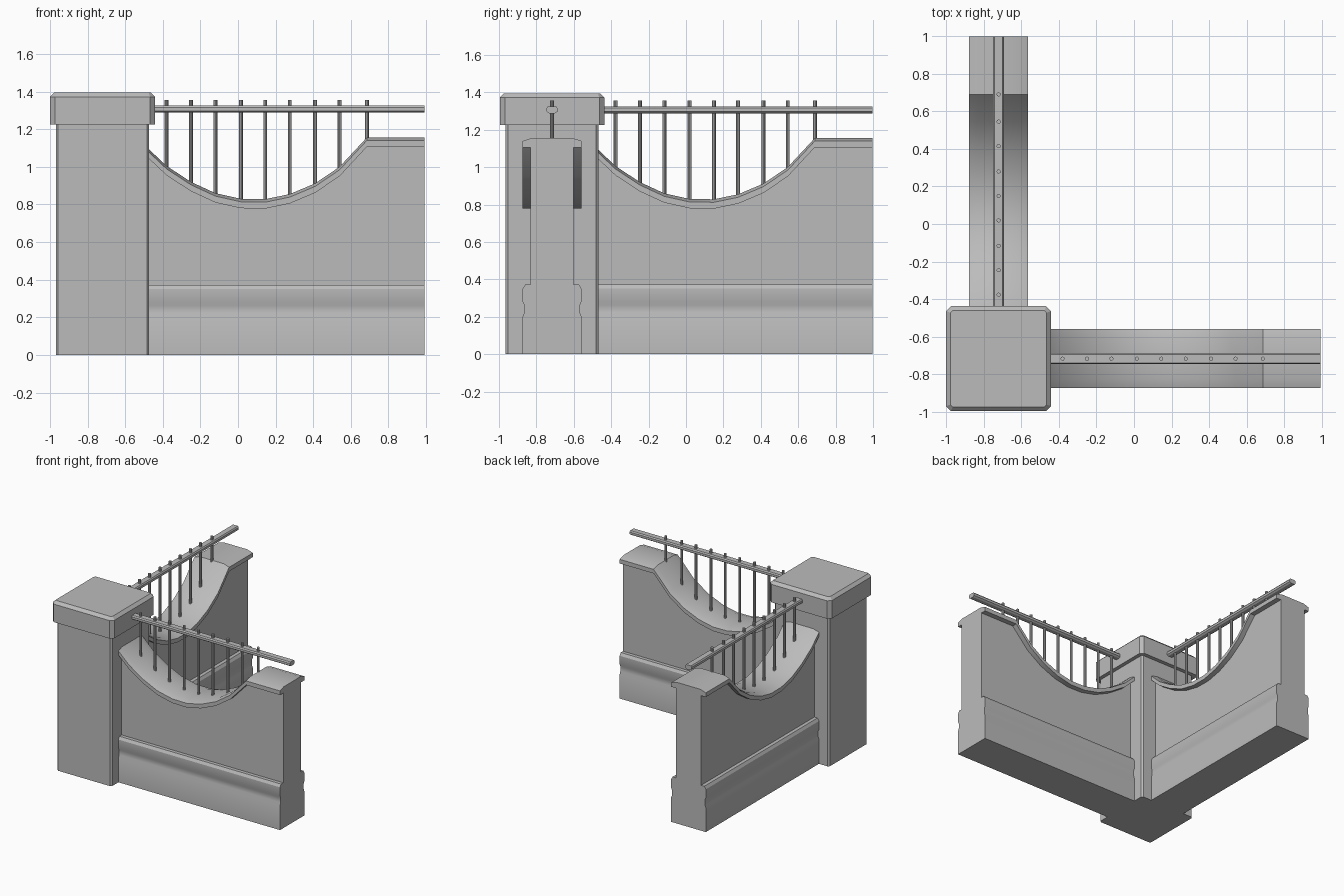
import bpy, bmesh
from math import pi
from mathutils import Vector

cube = bpy.data.objects.get("Cube")
if cube:
    bpy.data.objects.remove(cube)

stone = bpy.data.materials.new("grey stone")
stone.use_nodes = True
colour = (0.5, 0.5, 0.5, 1)
stone.diffuse_color = colour
stone.node_tree.nodes["Principled BSDF"].inputs["Base Color"].default_value = colour

CORNER = Vector((-0.72, -0.716, 0))
LENGTH = 1.712
# Dip of the wall top: distance from the corner, height
DIP = [(0.2, 1.15), (0.25, 1.09), (0.34, 1.005), (0.47, 0.92), (0.6, 0.86),
       (0.735, 0.83), (0.865, 0.828), (0.995, 0.855), (1.13, 0.912),
       (1.26, 1.0), (1.405, 1.156)]
# Half section of the wall: plinth heights, then depths below the top
PLINTH = [(0.157, 0), (0.157, 0.2), (0.149, 0.222), (0.149, 0.262),
          (0.157, 0.28), (0.157, 0.35), (0.144, 0.372), (0.115, 0.372)]
COPING = [(0.115, -0.05), (0.157, -0.05), (0.157, -0.016), (0.108, 0)]


def finish(bm, name, turn=0):
    bmesh.ops.recalc_face_normals(bm, faces=bm.faces)
    mesh = bpy.data.meshes.new(name)
    bm.to_mesh(mesh)
    bm.free()
    mesh.materials.append(stone)
    obj = bpy.data.objects.new(name, mesh)
    bpy.context.collection.objects.link(obj)
    obj.location = CORNER
    obj.rotation_euler.z = turn
    return obj


def smooth(obj):
    bpy.ops.object.select_all(action='DESELECT')
    obj.select_set(True)
    bpy.context.view_layer.objects.active = obj
    bpy.ops.object.shade_smooth_by_angle(angle=pi / 6)


def loft(name, rings, turn=0):
    """Skin a row of closed sections and cap both ends."""
    bm = bmesh.new()
    rows = [[bm.verts.new(p) for p in ring] for ring in rings]
    n = len(rows[0])
    for a, b in zip(rows, rows[1:]):
        for i in range(n):
            j = (i + 1) % n
            bm.faces.new((a[i], a[j], b[j], b[i]))
    bm.faces.new(rows[0])
    bm.faces.new(rows[-1])
    return finish(bm, name, turn)


def chamfered_square(half, cut, z):
    c = half - cut
    return [(half, -c, z), (half, c, z), (c, half, z), (-c, half, z),
            (-half, c, z), (-half, -c, z), (-c, -half, z), (c, -half, z)]


def wall_ring(u, top):
    half = PLINTH + [(d, top + z) for d, z in COPING]
    return [(u, d, z) for d, z in half] + [(u, -d, z) for d, z in reversed(half)]


def rail_ring(u):
    half = [(0.016, 1.288), (0.029, 1.297), (0.029, 1.315), (0.022, 1.325)]
    return [(u, d, z) for d, z in half] + [(u, -d, z) for d, z in reversed(half)]


# Corner pillar and its cap
loft("pillar", [chamfered_square(0.248, 0.012, z) for z in (0, 1.24)])
loft("pillar_cap", [chamfered_square(0.279, 0.026, 1.225),
                    chamfered_square(0.279, 0.026, 1.372),
                    chamfered_square(0.256, 0.012, 1.395)])

# Two matching wings: wall, rail and balusters
for side, turn in (("right", 0), ("back", pi / 2)):
    wall = loft(side + "_wall",
                [wall_ring(u, z) for u, z in DIP + [(LENGTH, 1.156)]], turn)
    smooth(wall)
    loft(side + "_rail", [rail_ring(0.26), rail_ring(LENGTH)], turn)
    bm = bmesh.new()
    for u, z in DIP[2:]:
        bottom = z - 0.03
        made = bmesh.ops.create_cone(bm, cap_ends=True, segments=10, radius1=0.011,
                                     radius2=0.011, depth=1.355 - bottom)
        bmesh.ops.translate(bm, verts=made["verts"],
                            vec=(u, 0, (1.355 + bottom) / 2))
    smooth(finish(bm, side + "_balusters", turn))
